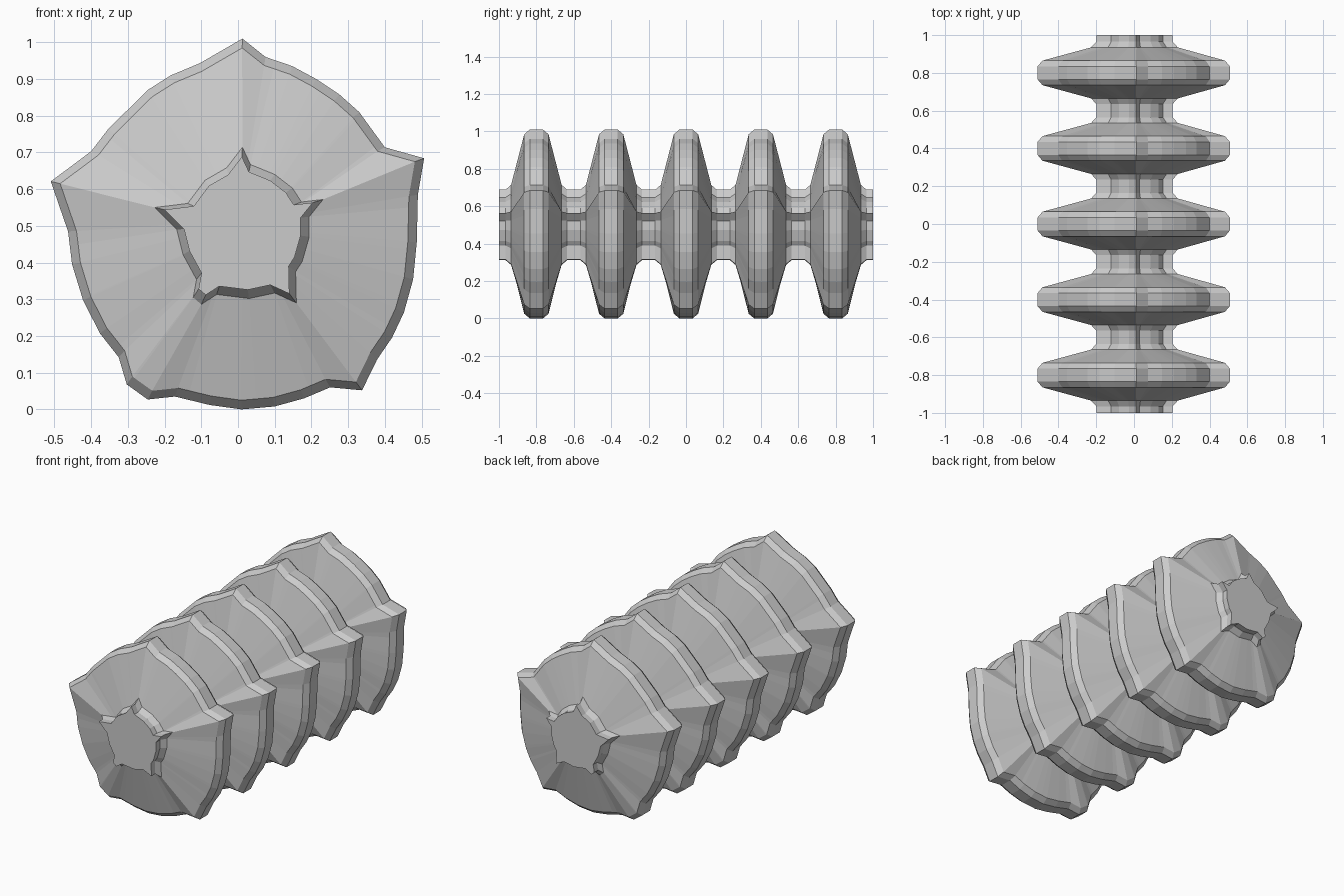
import bpy, bmesh

if "Cube" in bpy.data.objects:
    bpy.data.objects.remove(bpy.data.objects["Cube"])

CX, CZ = 0.0, 0.5

# Rib outline and core outline: five sectors, each starting at a point of the star (x, z)
OUTER = [
    [(.012, 1.01), (.075, .96), (.148, .935), (.213, .90), (.276, .858), (.33, .81), (.40, .714)],
    [(.507, .684), (.49, .585), (.487, .455), (.477, .354), (.452, .264), (.42, .196), (.379, .136)],
    [(.338, .052), (.251, .06), (.18, .03), (.10, .008), (.01, 0), (-.077, .012), (-.172, .035)],
    [(-.246, .027), (-.303, .068), (-.325, .142), (-.376, .207), (-.422, .297), (-.452, .395), (-.463, .485)],
    [(-.51, .621), (-.40, .703), (-.354, .763), (-.246, .87), (-.183, .91), (-.104, .943)],
]
INNER = [
    [(.012, .714), (.034, .667), (.10, .64), (.148, .603), (.173, .565)],
    [(.232, .572), (.194, .525), (.194, .47), (.175, .403), (.157, .375)],
    [(.159, .29), (.10, .317), (.03, .302), (-.058, .313)],
    [(-.10, .286), (-.122, .305), (-.113, .354), (-.15, .422), (-.167, .49)],
    [(-.227, .55), (-.137, .561), (-.09, .624), (-.031, .658)],
]


def fractions(pts):
    acc = [0.0]
    for a, b in zip(pts, pts[1:]):
        acc.append(acc[-1] + ((a[0] - b[0]) ** 2 + (a[1] - b[1]) ** 2) ** .5)
    return [v / acc[-1] for v in acc]


def sample(pts, fr, t):
    for i in range(len(pts) - 1):
        if t <= fr[i + 1] + 1e-9:
            u = (t - fr[i]) / (fr[i + 1] - fr[i])
            return tuple(pts[i][k] + u * (pts[i + 1][k] - pts[i][k]) for k in (0, 1))
    return pts[-1]


# Give both outlines matching point counts while keeping every corner
outer, inner = [], []
for s in range(5):
    o = OUTER[s] + [OUTER[(s + 1) % 5][0]]
    n = INNER[s] + [INNER[(s + 1) % 5][0]]
    fo, fn = fractions(o), fractions(n)
    ts = []
    for t in sorted(fo[:-1] + fn[:-1]):
        if not ts or t - ts[-1] > 1e-4:
            ts.append(t)
    outer += [sample(o, fo, t) for t in ts]
    inner += [sample(n, fn, t) for t in ts]

# Cross-sections along one rib: offset from rib centre, outline, scale
RIB = [(-.165, inner, .88), (-.135, inner, 1), (-.065, outer, .95), (-.035, outer, 1),
       (.035, outer, 1), (.065, outer, .95), (.135, inner, 1), (.165, inner, .88)]
sections = [(-1.0, inner, .88)]
for r in range(5):
    sections += [(-.8 + .4 * r + dy, line, sc) for dy, line, sc in RIB]
sections.append((1.0, inner, .88))

# Loft the ribbed body
bm = bmesh.new()
rings = [[bm.verts.new((CX + (x - CX) * sc, y, CZ + (z - CZ) * sc)) for x, z in line]
         for y, line, sc in sections]
count = len(outer)
for a, b in zip(rings, rings[1:]):
    for i in range(count):
        j = (i + 1) % count
        bm.faces.new((a[i], a[j], b[j], b[i]))
bm.faces.new(rings[0])
bm.faces.new(rings[-1])
bmesh.ops.recalc_face_normals(bm, faces=bm.faces)
mesh = bpy.data.meshes.new("ribbed_body")
bm.to_mesh(mesh)
bm.free()
body = bpy.data.objects.new("ribbed_body", mesh)
bpy.context.collection.objects.link(body)
